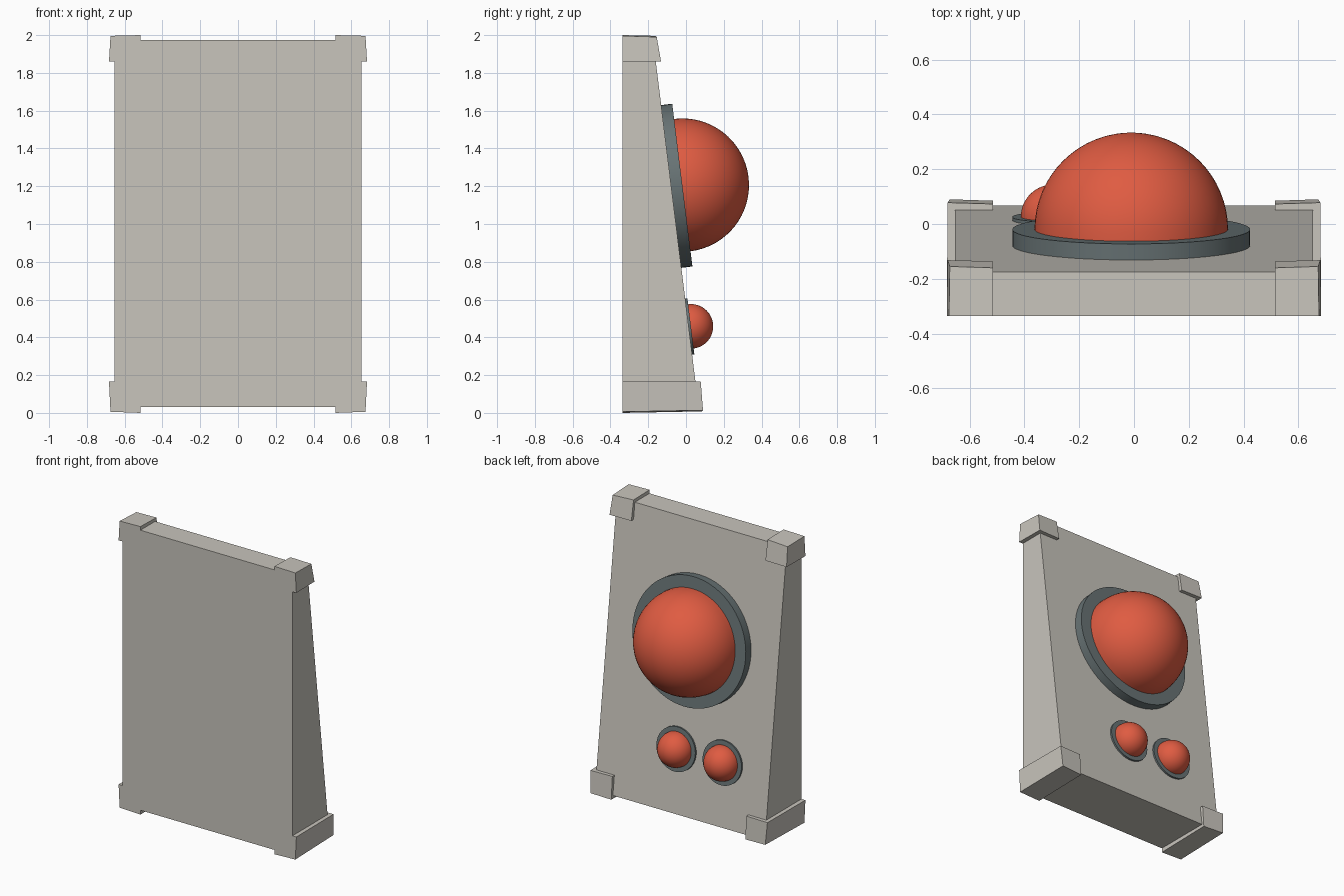
import bpy, bmesh, math
from mathutils import Matrix

if "Cube" in bpy.data.objects:
    bpy.data.objects.remove(bpy.data.objects["Cube"])

TILT = math.atan(0.124)          # lean of the sloped panel
FRONT = -0.335


def slope_y(z):
    return -0.16 + (1.86 - z) * 0.124


def material(name, rgb):
    m = bpy.data.materials.new(name)
    m.diffuse_color = (*rgb, 1)
    m.use_nodes = True
    m.node_tree.nodes["Principled BSDF"].inputs["Base Color"].default_value = m.diffuse_color
    return m


STONE = material("warm grey", (0.58, 0.555, 0.505))
SLATE = material("dark slate", (0.14, 0.175, 0.18))
RED = material("signal red", (0.74, 0.106, 0.054))


def finish(bm, name, mat, smooth=False):
    bmesh.ops.recalc_face_normals(bm, faces=bm.faces)
    mesh = bpy.data.meshes.new(name)
    bm.to_mesh(mesh)
    bm.free()
    ob = bpy.data.objects.new(name, mesh)
    bpy.context.collection.objects.link(ob)
    mesh.materials.append(mat)
    if smooth:
        bpy.ops.object.select_all(action='DESELECT')
        ob.select_set(True)
        bpy.context.view_layer.objects.active = ob
        bpy.ops.object.shade_smooth_by_angle(angle=math.radians(35))
    return ob


def prism(name, front, back):
    """Solid between two four-point outlines."""
    bm = bmesh.new()
    a = [bm.verts.new(p) for p in front]
    b = [bm.verts.new(p) for p in back]
    bm.faces.new(a)
    bm.faces.new(b[::-1])
    for i in range(4):
        j = (i + 1) % 4
        bm.faces.new((a[i], b[i], b[j], a[j]))
    return finish(bm, name, STONE)


# wedge-shaped cabinet
rim = [(-0.653, 0.03), (0.653, 0.03), (0.653, 1.975), (-0.653, 1.975)]
prism("cabinet", [(x, FRONT, z) for x, z in rim],
      [(x, slope_y(z), z) for x, z in rim])

# tapered corner caps
for side, s in (("left", -1), ("right", 1)):
    prism(f"top_corner_{side}",
          [(s * 0.515, FRONT, 2.0), (s * 0.675, FRONT, 1.996),
           (s * 0.683, FRONT, 1.86), (s * 0.515, FRONT, 1.86)],
          [(s * 0.515, -0.16, 1.996), (s * 0.672, -0.155, 1.99),
           (s * 0.68, -0.132, 1.86), (s * 0.515, -0.136, 1.86)])
    prism(f"bottom_corner_{side}",
          [(s * 0.515, FRONT, 0.0), (s * 0.675, FRONT, 0.006),
           (s * 0.683, FRONT, 0.165), (s * 0.515, FRONT, 0.165)],
          [(s * 0.515, 0.085, 0.008), (s * 0.672, 0.09, 0.014),
           (s * 0.68, 0.078, 0.165), (s * 0.515, 0.073, 0.165)])


def dome(name, x, z, ring_r, thick, ball_r):
    """Round base plate on the slope carrying a hemisphere."""
    y = slope_y(z) + thick / math.cos(TILT)
    place = Matrix.Translation((x, y, z)) @ Matrix.Rotation(TILT - math.pi / 2, 4, 'X')
    # base plate
    bm = bmesh.new()
    depth = thick + 0.004
    bmesh.ops.create_cone(bm, cap_ends=True, segments=64, radius1=ring_r,
                          radius2=ring_r, depth=depth,
                          matrix=place @ Matrix.Translation((0, 0, -depth / 2)))
    finish(bm, name + "_base", SLATE, True)
    # hemisphere
    bm = bmesh.new()
    bmesh.ops.create_uvsphere(bm, u_segments=64, v_segments=32, radius=ball_r)
    bmesh.ops.delete(bm, geom=[v for v in bm.verts if v.co.z < -1e-4], context='VERTS')
    bm.transform(place)
    finish(bm, name + "_dome", RED, True)


dome("large", -0.01, 1.206, 0.434, 0.059, 0.353)
dome("small_left", -0.295, 0.458, 0.149, 0.012, 0.118)
dome("small_right", 0.06, 0.458, 0.149, 0.012, 0.118)
